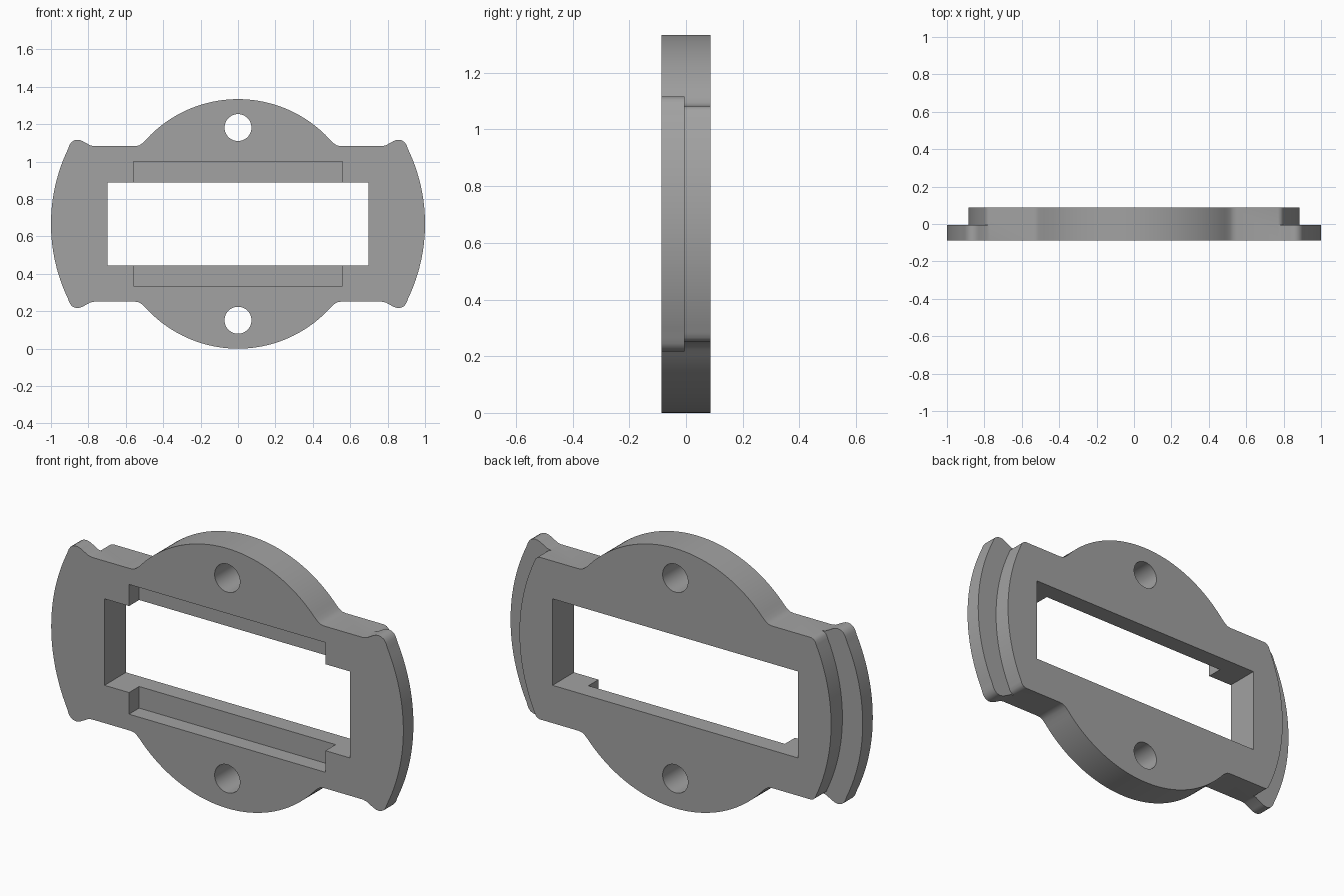
import bpy, bmesh
from math import sin, cos, asin, pi

MID = 0.667                        # height of the plate's centre
FRONT, STEP, BACK = -0.087, -0.005, 0.087

if "Cube" in bpy.data.objects:
    bpy.data.objects.remove(bpy.data.objects["Cube"])

grey = bpy.data.materials.new("plain grey")
grey.use_nodes = True
colour = (0.36, 0.36, 0.36, 1)
grey.diffuse_color = colour
grey.node_tree.nodes["Principled BSDF"].inputs["Base Color"].default_value = colour


def prism(name, points, y0, y1):
    """Extrude an outline of (x, height from centre) along y."""
    bm = bmesh.new()
    face = bm.faces.new([bm.verts.new((x, y0, MID + z)) for x, z in points])
    moved = bmesh.ops.extrude_face_region(bm, geom=[face])["geom"]
    bmesh.ops.translate(bm, vec=(0, y1 - y0, 0),
                        verts=[v for v in moved if isinstance(v, bmesh.types.BMVert)])
    bmesh.ops.recalc_face_normals(bm, faces=bm.faces)
    mesh = bpy.data.meshes.new(name)
    bm.to_mesh(mesh)
    bm.free()
    mesh.materials.append(grey)
    ob = bpy.data.objects.new(name, mesh)
    bpy.context.collection.objects.link(ob)
    return ob


def end_arc(tip, radius, half, n=24):
    """Bowed end, from +half down to -half, reaching x = tip."""
    a = asin(half / radius)
    angles = [a - 2 * a * i / n for i in range(n + 1)]
    return [(tip - radius + radius * cos(t), radius * sin(t)) for t in angles]


def circle(cx, cz, r, n=48):
    return [(cx + r * cos(2 * pi * i / n), cz + r * sin(2 * pi * i / n)) for i in range(n)]


def box(w, h):
    return [(-w, -h), (w, -h), (w, h), (-w, h)]


def mirror_z(pts):
    return [(x, -z) for x, z in reversed(pts)]


def mirror_x(pts):
    return [(-x, z) for x, z in reversed(pts)]


# Outline: domed middle, straight shoulders, raised ears and bowed ends
a0 = asin(0.497 / MID)
dome = [(MID * sin(a0 * i / 24), MID * cos(a0 * i / 24)) for i in range(-24, 25)]
shoulder = [(0.514, 0.429), (0.53, 0.419), (0.55, 0.416), (0.77, 0.416), (0.79, 0.42),
            (0.83, 0.442), (0.845, 0.448), (0.86, 0.45), (0.875, 0.447), (0.89, 0.438),
            (0.901, 0.422)]
right = shoulder + end_arc(1.0, 0.925, 0.4) + mirror_z(shoulder)
outline = dome + right + mirror_z(dome) + mirror_x(right)
plate = prism("mounting_plate", outline, FRONT, BACK)

# Stepped back ends: shorter bowed ends with rounded corners
corner = [(0.77, 0.7), (0.77, 0.416), (0.784, 0.411), (0.794, 0.402)]
end_cut = corner + end_arc(0.885, 0.925, 0.385) + mirror_z(corner) + [(1.3, -0.7), (1.3, 0.7)]

cutters = [
    prism("left_end_cutter", end_cut, STEP, 0.3),
    prism("right_end_cutter", mirror_x(end_cut), STEP, 0.3),
    prism("window_cutter", box(0.697, 0.222), -0.3, 0.3),
    prism("recess_cutter", box(0.558, 0.333), -0.3, STEP),
    prism("upper_hole_cutter", circle(0, 0.515, 0.072), -0.3, 0.3),
    prism("lower_hole_cutter", circle(0, -0.515, 0.072), -0.3, 0.3),
]
for c in cutters:
    c.hide_render = True
    mod = plate.modifiers.new(c.name, "BOOLEAN")
    mod.operation = "DIFFERENCE"
    mod.solver = "EXACT"
    mod.object = c

# Bake the cuts and drop the cutters
graph = bpy.context.evaluated_depsgraph_get()
baked = bpy.data.meshes.new_from_object(plate.evaluated_get(graph))
plate.modifiers.clear()
plate.data = baked
for c in cutters:
    bpy.data.objects.remove(c)

bpy.context.view_layer.objects.active = plate
plate.select_set(True)
bpy.ops.object.shade_smooth_by_angle(angle=0.6)
